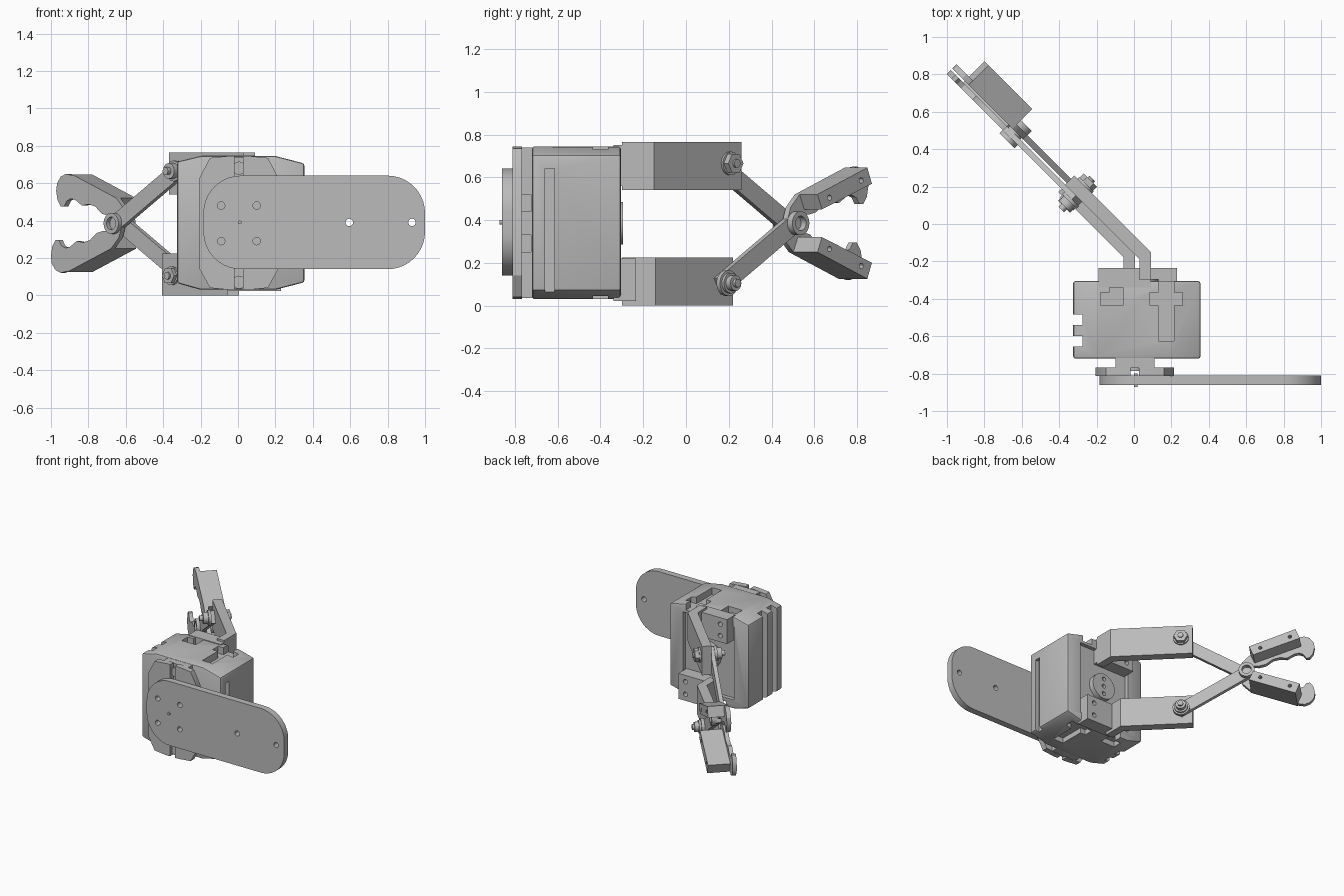
import bpy, bmesh
from math import sin, cos, pi
from mathutils import Vector

cube = bpy.data.objects.get("Cube")
if cube:
    bpy.data.objects.remove(cube, do_unlink=True)

grey = bpy.data.materials.new("plain_grey")
grey.use_nodes = True
COLOUR = (0.5, 0.5, 0.5, 1)
grey.diffuse_color = COLOUR
grey.node_tree.nodes["Principled BSDF"].inputs["Base Color"].default_value = COLOUR

# Drawing planes: two in-plane axes and the extrusion axis
X, Y, Z = Vector((1, 0, 0)), Vector((0, 1, 0)), Vector((0, 0, 1))
U, V = (Y - X).normalized(), (X + Y).normalized()
PLAN, FACE, SIDE, JAW = (X, Y, Z), (X, Z, Y), (Y, Z, X), (U, Z, V)
MID = 0.385


def prism(name, pts, lo, hi, plane):
    a, b, n = plane
    bm = bmesh.new()
    rings = [[bm.verts.new(a * p + b * q + n * h) for p, q in pts] for h in (lo, hi)]
    bm.faces.new(rings[0])
    bm.faces.new(rings[1])
    for i in range(len(pts)):
        j = (i + 1) % len(pts)
        bm.faces.new((rings[0][i], rings[0][j], rings[1][j], rings[1][i]))
    bmesh.ops.recalc_face_normals(bm, faces=bm.faces)
    mesh = bpy.data.meshes.new(name)
    bm.to_mesh(mesh)
    bm.free()
    ob = bpy.data.objects.new(name, mesh)
    bpy.context.collection.objects.link(ob)
    mesh.materials.append(grey)
    return ob


def rect(p0, p1, q0, q1):
    return [(p0, q0), (p1, q0), (p1, q1), (p0, q1)]


def circle(p, q, r, n=24):
    return [(p + r * cos(2 * pi * i / n), q + r * sin(2 * pi * i / n)) for i in range(n)]


def rounded(p0, p1, q0, q1, r, n=10):
    corners = [(p1 - r, q1 - r), (p0 + r, q1 - r), (p0 + r, q0 + r), (p1 - r, q0 + r)]
    return [(cx + r * cos(pi / 2 * (k + i / n)), cy + r * sin(pi / 2 * (k + i / n)))
            for k, (cx, cy) in enumerate(corners) for i in range(n + 1)]


def select(ob):
    bpy.ops.object.select_all(action='DESELECT')
    ob.select_set(True)
    bpy.context.view_layer.objects.active = ob


def cut(ob, cuts):
    for pts, lo, hi, plane in cuts:
        cutter = prism("cutter", pts, lo, hi, plane)
        cutter.hide_render = True
        mod = ob.modifiers.new("cut", 'BOOLEAN')
        mod.operation, mod.solver, mod.object = 'DIFFERENCE', 'EXACT', cutter
        select(ob)
        bpy.ops.object.modifier_apply(modifier=mod.name)
        bpy.data.objects.remove(cutter, do_unlink=True)


def flip(pts):
    return [(p, 2 * MID - q) for p, q in pts]


# Front arm plate with rounded ends and screw holes
arm = prism("arm_plate", rounded(-0.185, 1, 0.14, 0.64, 0.2), -0.86, -0.81, FACE)
holes = [(0.595, 0.39), (0.93, 0.39)] + [(x, z) for x in (-0.09, 0.1) for z in (0.29, 0.48)]
cut(arm, [(circle(x, z, 0.02, 16), -0.9, -0.78, FACE) for x, z in holes])
prism("centre_pin", circle(0.01, 0.39, 0.01, 12), -0.872, -0.8, FACE)

# Split flange and neck behind the arm plate
flange = prism("flange", [(-0.205, 0.14), (-0.15, 0.04), (-0.05, 0.03), (0.06, 0.03),
                          (0.16, 0.04), (0.215, 0.14), (0.215, 0.63), (0.16, 0.735),
                          (0.06, 0.745), (-0.05, 0.745), (-0.15, 0.735), (-0.205, 0.63)],
               -0.812, -0.768, FACE)
cut(flange, [(rect(-0.018, 0.026, 0, 0.8), -0.85, -0.74, FACE)])
neck = prism("neck", rect(-0.1, 0.11, 0.035, 0.74), -0.77, -0.71, FACE)
cut(neck, [(rect(-0.8, -0.725, z, z + 0.08), 0.07, 0.2, SIDE) for z in (0.25, 0.44)])
for z in (0.07, 0.68):
    prism("flange_screw", circle(0.005, z, 0.035), -0.785, -0.76, FACE)

# Body block
body = prism("body", [(-0.325, 0.065), (-0.2, 0.03), (0.2, 0.03), (0.355, 0.07), (0.355, 0.705),
                      (0.2, 0.745), (-0.2, 0.745), (-0.325, 0.715)], -0.72, -0.305, FACE)
bevel = body.modifiers.new("soft_edges", 'BEVEL')
bevel.width, bevel.segments = 0.012, 2
select(body)
bpy.ops.object.modifier_apply(modifier=bevel.name)
tee = [(0.13, -0.625), (0.215, -0.625), (0.215, -0.435), (0.26, -0.435), (0.26, -0.365),
       (0.215, -0.365), (0.215, -0.28), (0.13, -0.28), (0.13, -0.365), (0.085, -0.365),
       (0.085, -0.435), (0.13, -0.435)]
ell = [(-0.18, -0.435), (-0.06, -0.435), (-0.06, -0.28), (-0.13, -0.28), (-0.13, -0.365),
       (-0.18, -0.365)]
cuts = [(shape, lo, hi, PLAN) for shape in (tee, ell) for lo, hi in ((0.69, 0.8), (-0.02, 0.07))]
cuts += [(rect(-0.4, -0.275, y, y + 0.055), -0.1, 0.9, PLAN) for y in (-0.655, -0.54)]
cuts += [(rect(-0.66, -0.615, 0.05, 0.64), 0.325, 0.4, SIDE),
         (rect(-0.2, 0.24, 0.1, 0.67), -0.335, -0.25, FACE)]
cut(body, cuts)

# Output disc on the back panel
disc = prism("output_disc", circle(0.03, MID, 0.1, 32), -0.34, -0.295, FACE)
cut(disc, [(circle(0.03, MID + d, 0.016, 12), -0.32, -0.28, FACE) for d in (-0.06, 0, 0.06)])


# Angled brackets with feet
def bracket(side, x0, x1, near, far, end, z0, z1, foot):
    f0, f1, fz0, fz1 = foot
    r = 2 ** 0.5

    def at(total):
        return ((total - r * end) / 2, (total + r * end) / 2)
    prism(side + "_bracket", [(x0, -0.3), (x1, -0.3), (x1, near - x1), at(near), at(far),
                              (x0, far - x0)], z0, z1, PLAN)
    base = prism(side + "_bracket_foot", rect(f0, f1, fz0, fz1), -0.34, -0.235, FACE)
    hx = f1 - 0.06 if f1 > 0.2 else f0 + 0.06
    cut(base, [(circle(hx, z, 0.018, 12), -0.3, -0.2, FACE) for z in (fz0 + 0.05, fz1 - 0.05)])


bracket("upper", 0.03, 0.09, -0.06, -0.158, 0.41, 0.54, 0.765, (-0.19, 0.09, 0.56, 0.75))
bracket("lower", -0.055, 0.005, -0.137, -0.235, 0.408, 0, 0.225, (-0.055, 0.23, 0.022, 0.22))

# Jaw halves: crossed link, wavy finger with hook, and grip block
finger = [(0.735, 0.385), (0.76, 0.46), (0.82, 0.52), (1.15, 0.64), (1.2, 0.65), (1.24, 0.635),
          (1.268, 0.6), (1.275, 0.56), (1.265, 0.51), (1.24, 0.475), (1.215, 0.475),
          (1.195, 0.505), (1.165, 0.517), (1.13, 0.51), (1.08, 0.48), (1.03, 0.487),
          (0.98, 0.475), (0.93, 0.437), (0.88, 0.425), (0.83, 0.43), (0.85, 0.37), (0.79, 0.33)]
block = [(0.82, 0.52), (1.15, 0.645), (1.18, 0.57), (0.85, 0.45)]
pivot, bolt = Vector((0.795, MID)), Vector((0.33, 0.105))
along = (pivot - bolt).normalized()
across = Vector((-along.y, along.x)) * 0.045
tail = bolt - along * 0.03
link = [tuple(p) for p in (tail - across, pivot - across, pivot + across, tail + across)]
for side, shape, lo, hi in (("upper", list, -0.1, -0.068), ("lower", flip, -0.14, -0.11)):
    prism(side + "_link", shape(link), lo, hi, JAW)
    prism(side + "_finger", shape(finger), lo, hi, JAW)
    grip = prism(side + "_grip_block", shape(block), lo, 0.05, JAW)
    spots = shape([(0.9, 0.505), (1.11, 0.585)])
    cut(grip, [(circle(u, z, 0.013, 12), 0, 0.1, JAW) for u, z in spots])

# Pivot bushing
for name, lo, hi, r in (("pivot_collar", -0.165, -0.14, 0.056), ("pivot_core", -0.14, -0.06, 0.045),
                        ("pivot_cap", -0.068, -0.035, 0.056)):
    ring = prism(name, circle(pivot.x, pivot.y, r, 32), lo, hi, JAW)
    cut(ring, [(circle(pivot.x, pivot.y, 0.034), -0.3, 0.2, JAW)])


# Bolts: washers, hex nut, round head and shank
def stack(side, z, parts):
    for name, lo, hi, r, n in parts:
        prism(side + name, circle(bolt.x, z, r, n), lo, hi, JAW)


stack("upper", 2 * MID - bolt.y, [("_shank", -0.22, 0.01, 0.02, 16), ("_washer", -0.042, -0.03, 0.055, 32),
                                  ("_nut", -0.03, 0, 0.05, 6), ("_spacer", -0.16, -0.14, 0.055, 32),
                                  ("_head", -0.195, -0.16, 0.042, 24)])
stack("lower", bolt.y, [("_shank", -0.21, 0.015, 0.02, 16), ("_washer", -0.178, -0.166, 0.05, 32),
                        ("_nut", -0.2, -0.178, 0.046, 6), ("_spacer", -0.068, -0.045, 0.06, 32),
                        ("_ring", -0.045, -0.03, 0.048, 32), ("_head", -0.03, 0, 0.036, 24)])

# Smooth the round sides, keep the edges crisp
for ob in [o for o in bpy.context.scene.objects if o.type == 'MESH' and grey.name in o.data.materials]:
    select(ob)
    bpy.ops.object.shade_smooth_by_angle(angle=0.5)
